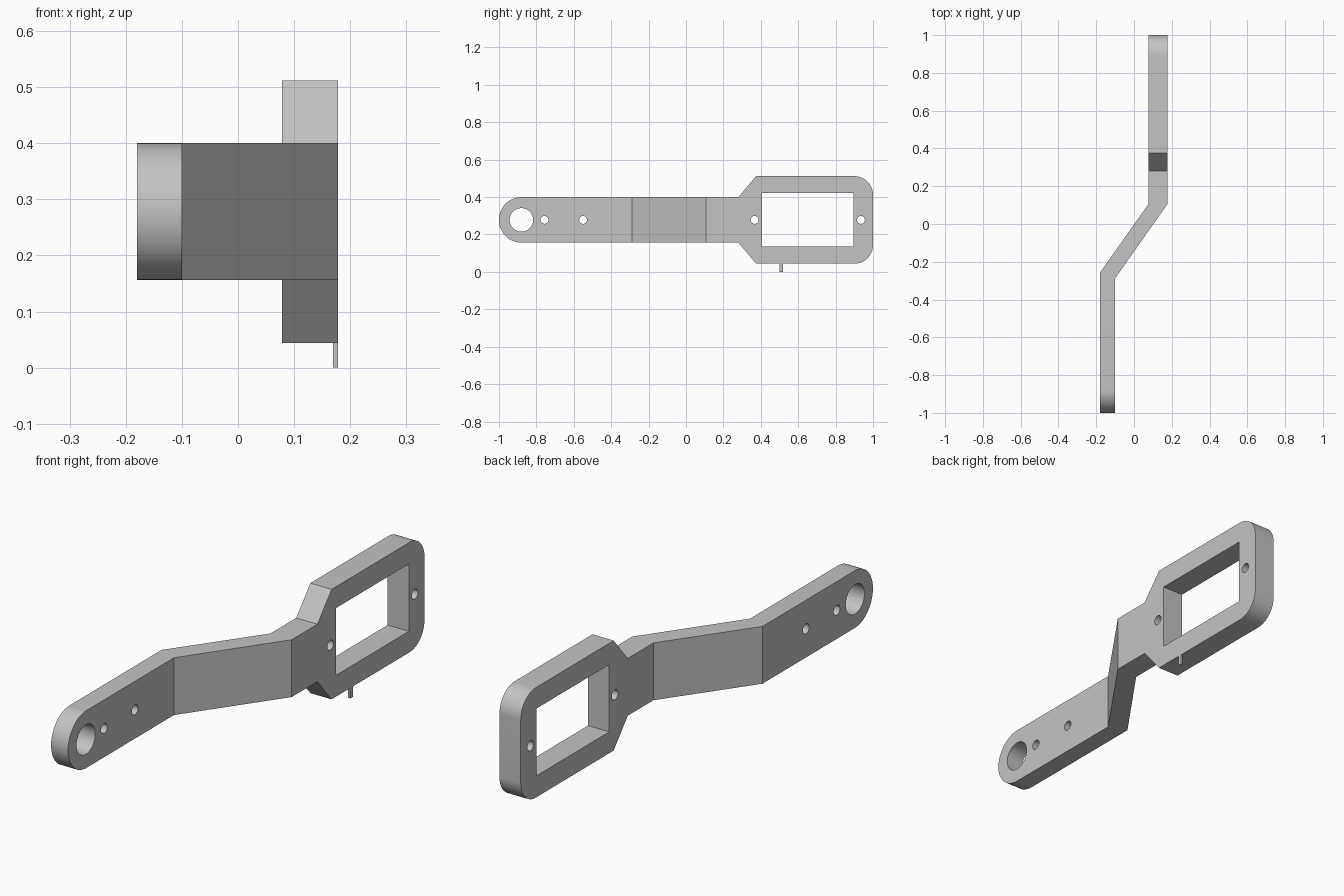
import bpy
import bmesh
from math import cos, sin, pi
from mathutils import Vector

if "Cube" in bpy.data.objects:
    bpy.data.objects.remove(bpy.data.objects["Cube"], do_unlink=True)

MID = 0.278          # height of the arm's centre line
ARM, FRAME = 0.122, 0.234   # half heights

grey = bpy.data.materials.new("plain grey")
grey.use_nodes = True
colour = (0.55, 0.55, 0.55, 1)
grey.diffuse_color = colour
grey.node_tree.nodes["Principled BSDF"].inputs["Base Color"].default_value = colour


def prism(name, points, push):
    """Extrude a closed outline of 3D points along a vector."""
    bm = bmesh.new()
    face = bm.faces.new([bm.verts.new(p) for p in points])
    top = bmesh.ops.extrude_face_region(bm, geom=[face])["geom"]
    bmesh.ops.translate(bm, vec=Vector(push),
                        verts=[v for v in top if isinstance(v, bmesh.types.BMVert)])
    bmesh.ops.recalc_face_normals(bm, faces=bm.faces)
    mesh = bpy.data.meshes.new(name)
    bm.to_mesh(mesh)
    bm.free()
    mesh.materials.append(grey)
    obj = bpy.data.objects.new(name, mesh)
    bpy.context.collection.objects.link(obj)
    return obj


def side_prism(name, outline):
    """Prism right across the width from a (y, z) outline."""
    return prism(name, [(-0.4, y, z) for y, z in outline], (0.8, 0, 0))


def arc(y, z, r, start, end, steps):
    angles = [start + (end - start) * i / steps for i in range(steps + 1)]
    return [(y + r * cos(a), z + r * sin(a)) for a in angles]


def boolean(target, cutter, operation):
    cutter.hide_render = True
    mod = target.modifiers.new(operation, 'BOOLEAN')
    mod.operation, mod.object, mod.solver = operation, cutter, 'EXACT'
    bpy.context.view_layer.objects.active = target
    bpy.ops.object.modifier_apply(modifier=mod.name)
    bpy.data.objects.remove(cutter, do_unlink=True)


# Cranked bar seen from above
plan = [(-0.18, -1.1), (-0.10, -1.1), (-0.10, -0.288), (0.178, 0.107),
        (0.178, 1.1), (0.078, 1.1), (0.078, 0.107), (-0.18, -0.257)]
bracket = prism("cranked_bracket", [(x, y, -0.1) for x, y in plan], (0, 0, 0.8))

# Side silhouette: rounded arm end, flared rounded frame
upper = arc(1 - 0.1, MID + FRAME - 0.1, 0.1, 0, pi / 2, 16)
upper += [(0.375, MID + FRAME), (0.28, MID + ARM)]
lower = [(y, 2 * MID - z) for y, z in reversed(upper)]
end = arc(-1 + ARM, MID, ARM, pi / 2, 3 * pi / 2, 40)
boolean(bracket, side_prism("silhouette", upper + end + lower), 'INTERSECT')

# Window and bolt holes
window = [(0.405, 0.135), (0.895, 0.135), (0.895, 0.421), (0.405, 0.421)]
boolean(bracket, side_prism("window", window), 'DIFFERENCE')
for y, r in [(-0.88, 0.063), (-0.757, 0.021), (-0.55, 0.021),
             (0.367, 0.021), (0.935, 0.021)]:
    ring = arc(y, MID, r, 0, 2 * pi, 32)[:-1]
    boolean(bracket, side_prism("hole", ring), 'DIFFERENCE')

bpy.ops.object.select_all(action='DESELECT')
bracket.select_set(True)
bpy.context.view_layer.objects.active = bracket
bpy.ops.object.shade_smooth_by_angle(angle=pi / 7)

# Small pin under the frame
pin = [(0.169, 0.5), (0.178, 0.5), (0.178, 0.518), (0.169, 0.518)]
prism("locating_pin", [(x, y, 0) for x, y in pin], (0, 0, MID - FRAME))
